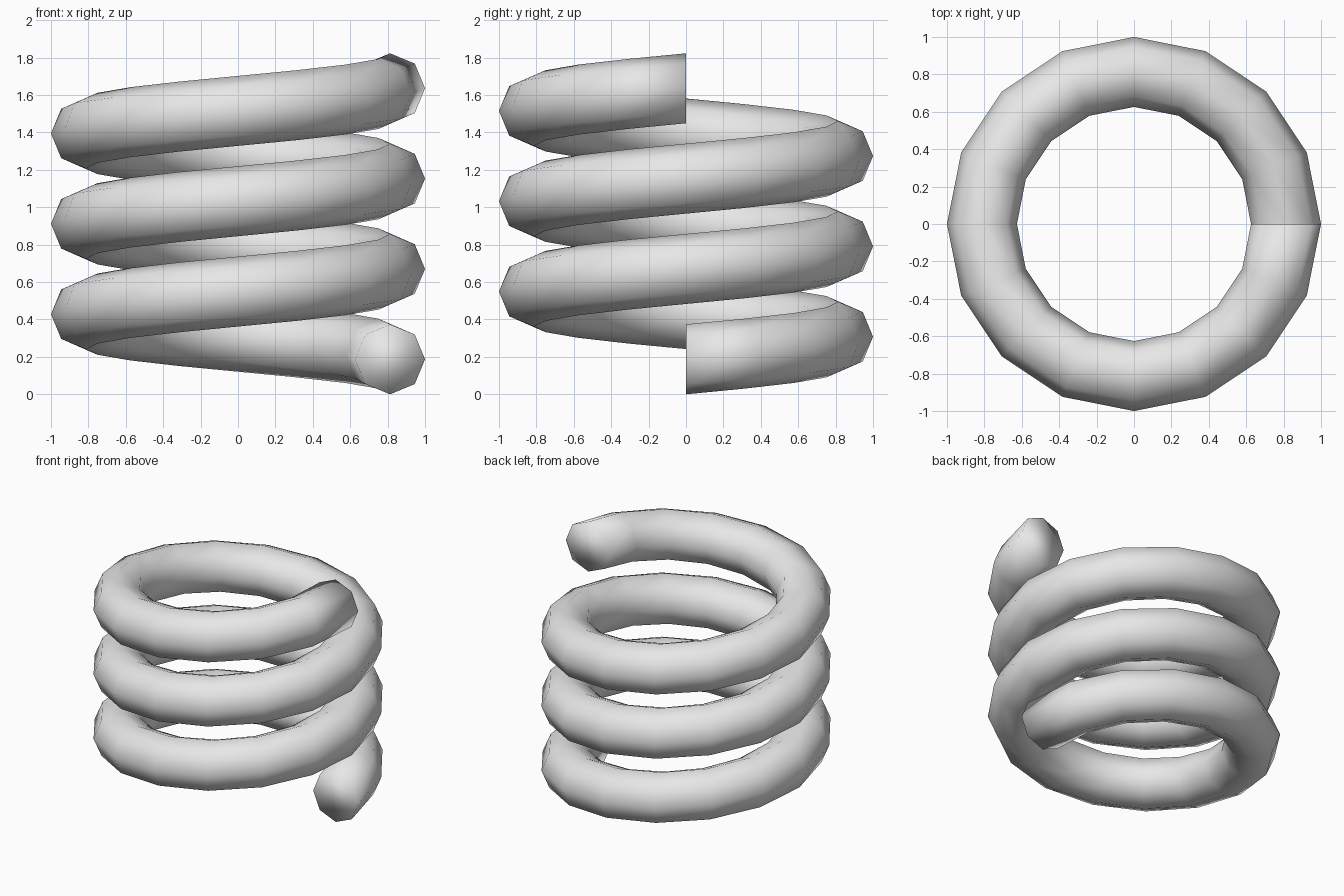
import bpy, bmesh
from math import cos, sin, tau

cube = bpy.data.objects.get("Cube")
if cube:
    bpy.data.objects.remove(cube, do_unlink=True)

COIL_RADIUS, WIRE_RADIUS = 0.813, 0.187
TURNS, PITCH = 3, 0.483
STEPS, SIDES = 16, 8

# Plain grey material
grey = bpy.data.materials.new("light grey")
grey.use_nodes = True
grey.diffuse_color = (0.8, 0.8, 0.8, 1)
grey.node_tree.nodes["Principled BSDF"].inputs["Base Color"].default_value = grey.diffuse_color


def wire_ring(bm, turn):
    """Upright octagonal section of the wire at a given number of turns."""
    a = tau * turn
    ring = []
    for s in range(SIDES):
        b = tau * s / SIDES
        r = COIL_RADIUS + WIRE_RADIUS * cos(b)
        z = WIRE_RADIUS * (1 + sin(b)) + PITCH * turn
        ring.append(bm.verts.new((r * cos(a), r * sin(a), z)))
    return ring


# Sweep the section up the helix, then cap both ends
bm = bmesh.new()
rings = [wire_ring(bm, i / STEPS) for i in range(TURNS * STEPS + 1)]
for low, high in zip(rings, rings[1:]):
    for s in range(SIDES):
        t = (s + 1) % SIDES
        bm.faces.new((low[s], low[t], high[t], high[s]))
bm.faces.new(rings[0])
bm.faces.new(rings[-1])
bmesh.ops.recalc_face_normals(bm, faces=bm.faces)
for face in bm.faces:
    face.smooth = True

mesh = bpy.data.meshes.new("coil_spring")
bm.to_mesh(mesh)
bm.free()
mesh.materials.append(grey)
spring = bpy.data.objects.new("coil_spring", mesh)
bpy.context.collection.objects.link(spring)
